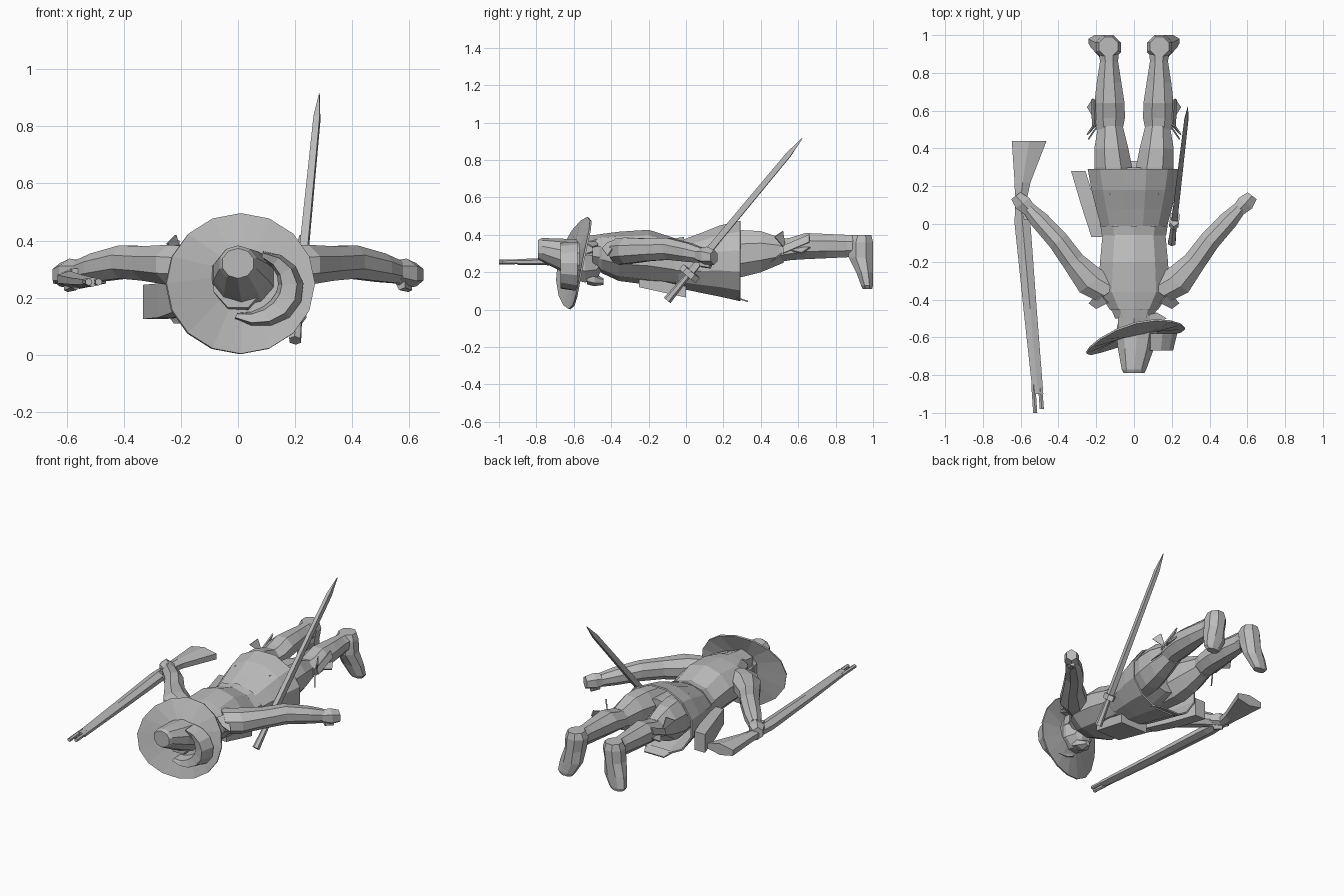
import bpy, bmesh, math
from mathutils import Vector

if "Cube" in bpy.data.objects:
    bpy.data.objects.remove(bpy.data.objects["Cube"], do_unlink=True)

grey = bpy.data.materials.new("plain_grey")
grey.use_nodes = True
grey.diffuse_color = (.5, .5, .5, 1)
grey.node_tree.nodes["Principled BSDF"].inputs["Base Color"].default_value = (.5, .5, .5, 1)


def finish(name, bm, thickness=0):
    bmesh.ops.recalc_face_normals(bm, faces=bm.faces)
    mesh = bpy.data.meshes.new(name)
    bm.to_mesh(mesh)
    bm.free()
    mesh.materials.append(grey)
    obj = bpy.data.objects.new(name, mesh)
    bpy.context.collection.objects.link(obj)
    if thickness:
        shell = obj.modifiers.new("shell", "SOLIDIFY")
        shell.thickness = thickness
    return obj


def loft(name, axis, rings, sides=8, mirror=1, capped=True, thickness=0):
    """Skin rings (x, y, z, half width, half height) set square to the axis."""
    axis = Vector(axis).normalized()
    reference = Vector((0, 1, 0)) if abs(axis.z) > .9 else Vector((0, 0, 1))
    across = axis.cross(reference).normalized()
    up = across.cross(axis)
    grow = 1 / math.cos(math.pi / sides)
    bm = bmesh.new()
    loops = []
    for x, y, z, wide, high in rings:
        loop = []
        for i in range(sides):
            a = (i + .5) * math.tau / sides
            p = Vector((x, y, z)) + grow * (across * wide * math.cos(a) + up * high * math.sin(a))
            loop.append(bm.verts.new((p.x * mirror, p.y, p.z)))
        loops.append(loop)
    for low, top in zip(loops, loops[1:]):
        for i in range(sides):
            j = (i + 1) % sides
            bm.faces.new((low[i], low[j], top[j], top[i]))
    if capped:
        bm.faces.new(loops[0])
        bm.faces.new(loops[-1])
    return finish(name, bm, thickness)


def plate(name, corners, mirror=1, thickness=.008):
    bm = bmesh.new()
    bm.faces.new([bm.verts.new((x * mirror, y, z)) for x, y, z in corners])
    return finish(name, bm, thickness)


ALONG = (0, 1, 0)

# Torso, belt and flared coat skirt
loft("torso", ALONG, [
    (0, -.5, .31, .07, .06), (0, -.45, .3, .13, .1), (0, -.36, .285, .19, .125),
    (0, -.2, .28, .18, .14), (0, -.04, .25, .165, .12), (0, .1, .26, .17, .12),
    (0, .3, .29, .13, .1)], 10)
loft("belt", ALONG, [(0, -.06, .25, .17, .125), (0, -.01, .25, .178, .132)], 10)
loft("coat_skirt", ALONG, [
    (0, -.04, .24, .168, .125), (0, .08, .25, .2, .16),
    (0, .18, .26, .225, .19), (0, .29, .26, .245, .215)],
    12, capped=False, thickness=.01)
plate("coat_front_flap", [(-.1, .27, .06), (.1, .27, .06), (.07, .33, .04), (-.07, .33, .04)])
loft("front_pouch", ALONG, [(0, -.25, .15, .09, .03), (0, 0, .095, .1, .03)], 4)

# Head, beard, collar and neck scarf
loft("head", ALONG, [
    (0, -.62, .26, .085, .095), (0, -.54, .25, .09, .105),
    (0, -.48, .25, .065, .09), (0, -.44, .29, .06, .06)])
loft("beard", ALONG, [(0, -.53, .17, .05, .03), (0, -.49, .16, .045, .03),
                      (0, -.44, .15, .015, .015)], 6)
loft("collar", ALONG, [(0, -.5, .31, .1, .08), (0, -.44, .31, .125, .09)], 10)
loft("hair", ALONG, [(0, -.58, .32, .08, .06), (0, -.5, .34, .085, .05),
                     (0, -.45, .37, .06, .03)], 6)
plate("scarf_tail", [(.04, -.49, .37), (.08, -.55, .36), (.17, -.5, .33), (.12, -.47, .34)])

# Wavy hat brim
bm = bmesh.new()
hub, rim = [], []
SEGMENTS = 16
for i in range(SEGMENTS):
    a = i * math.tau / SEGMENTS
    c, s = math.cos(a), math.sin(a)
    wave = -.6 + .065 * c + .05 * s - .022 * math.cos(2 * a)
    hub.append(bm.verts.new((.015 + .1 * c, -.59 + .02 * c, .27 + .1 * s)))
    rim.append(bm.verts.new((.01 + .26 * c, wave, .25 + .246 * s)))
for i in range(SEGMENTS):
    j = (i + 1) % SEGMENTS
    bm.faces.new((hub[i], hub[j], rim[j], rim[i]))
finish("hat_brim", bm, .01)

# Hat crown and the plume curling round it
loft("hat_crown", ALONG, [(.015, -.57, .27, .11, .1), (.01, -.66, .29, .095, .085),
                          (0, -.77, .32, .065, .06), (0, -.79, .32, .055, .05)], 10)
bm = bmesh.new()
strips = []
STEPS = 8
for i in range(STEPS + 1):
    t = i / STEPS
    a = math.radians(75 - 190 * t)
    half = .012 + .035 * math.sin(math.pi * t)
    c, s = math.cos(a), math.sin(a)
    strips.append([bm.verts.new((.05 + (.135 + k * half) * c, y, .24 + (.115 + k * half) * s))
                   for k, y in ((-1, -.59), (-.7, -.66), (.5, -.67), (1, -.58))])
for one, two in zip(strips, strips[1:]):
    for i in range(4):
        j = (i + 1) % 4
        bm.faces.new((one[i], one[j], two[j], two[i]))
bm.faces.new(strips[0])
bm.faces.new(strips[-1])
finish("hat_plume", bm)

# Paired limbs
for side, mirror in (("left", 1), ("right", -1)):
    arm_axis = (.6, .8, 0)
    loft(side + "_arm", arm_axis, [
        (.13, -.36, .31, .08, .07), (.22, -.31, .315, .085, .07), (.32, -.2, .32, .06, .06),
        (.4, -.09, .325, .055, .058), (.5, .02, .305, .05, .05), (.56, .085, .29, .035, .04)],
        8, mirror)
    loft(side + "_hand", arm_axis, [
        (.55, .07, .29, .035, .035), (.59, .11, .285, .045, .045),
        (.625, .15, .28, .03, .035)], 6, mirror)
    loft(side + "_thumb", arm_axis, [(.57, .08, .25, .018, .02), (.6, .13, .235, .012, .013)],
         5, mirror)
    plate(side + "_shoulder_tab", [(.14, -.42, .36), (.2, -.45, .33), (.24, -.42, .29),
                                   (.19, -.36, .38)], mirror)
    # Breeches, knee cuff, stocking and shoe
    loft(side + "_thigh", ALONG, [
        (.09, .15, .29, .085, .12), (.11, .3, .3, .1, .125), (.12, .4, .31, .09, .11),
        (.125, .52, .315, .065, .065)], 8, mirror)
    loft(side + "_lower_leg", ALONG, [
        (.13, .5, .315, .07, .06), (.13, .56, .325, .082, .06), (.13, .64, .34, .08, .07),
        (.132, .75, .34, .065, .065), (.132, .86, .34, .048, .06), (.135, .95, .345, .055, .055)],
        8, mirror)
    loft(side + "_foot", (0, 0, -1), [
        (.135, .94, .4, .05, .05), (.135, .935, .36, .065, .065), (.145, .935, .28, .06, .065),
        (.16, .955, .2, .07, .045), (.185, .968, .13, .055, .032), (.185, .97, .11, .04, .025)],
        8, mirror)
    # Ribbon bow tied at the knee
    for z, y in ((.39, .47), (.25, .45), (.3, .62)):
        plate(side + "_knee_ribbon", [(.19, .53, .32), (.245, y, z), (.215, y + .045, z + .03)],
              mirror)
    plate(side + "_cuff_tail", [(.2, .52, .34), (.205, .66, .4), (.22, .66, .36),
                                (.215, .52, .3)], mirror)

# Sword hung on the left hip
hilt, tip = Vector((.2, -.1, .05)), Vector((.285, .62, .915))


def on_sword(t, wide, high):
    return (*hilt.lerp(tip, t), wide, high)


loft("sword_blade", tip - hilt, [on_sword(.15, .016, .018), on_sword(.9, .011, .014),
                                on_sword(1, .001, .002)], 4)
loft("sword_grip", tip - hilt, [on_sword(0, .02, .02), on_sword(.04, .018, .018),
                               on_sword(.17, .013, .013)], 6)
loft("sword_guard", tip - hilt, [on_sword(.15, .025, .05), on_sword(.18, .025, .05)], 6)

# Satchel on the right hip
loft("satchel", ALONG, [(-.19, -.07, .2, .035, .05), (-.24, .1, .19, .04, .06),
                        (-.295, .28, .185, .038, .06)], 4)

# Long gun in the right hand
loft("gun_body", ALONG, [
    (-.508, -.9, .255, .028, .014), (-.55, -.45, .258, .035, .02),
    (-.59, 0, .265, .042, .025), (-.6, .12, .268, .03, .025),
    (-.59, .22, .268, .042, .028), (-.555, .44, .268, .092, .032)], 6)
for x, end in ((-.523, -1), (-.488, -.98)):
    loft("gun_barrel", ALONG, [(x, end, .255, .011, .011), (x - .01, -.85, .256, .011, .011)], 6)
loft("gun_lock", ALONG, [(-.57, .02, .285, .012, .018), (-.58, .1, .28, .015, .015)], 4)
